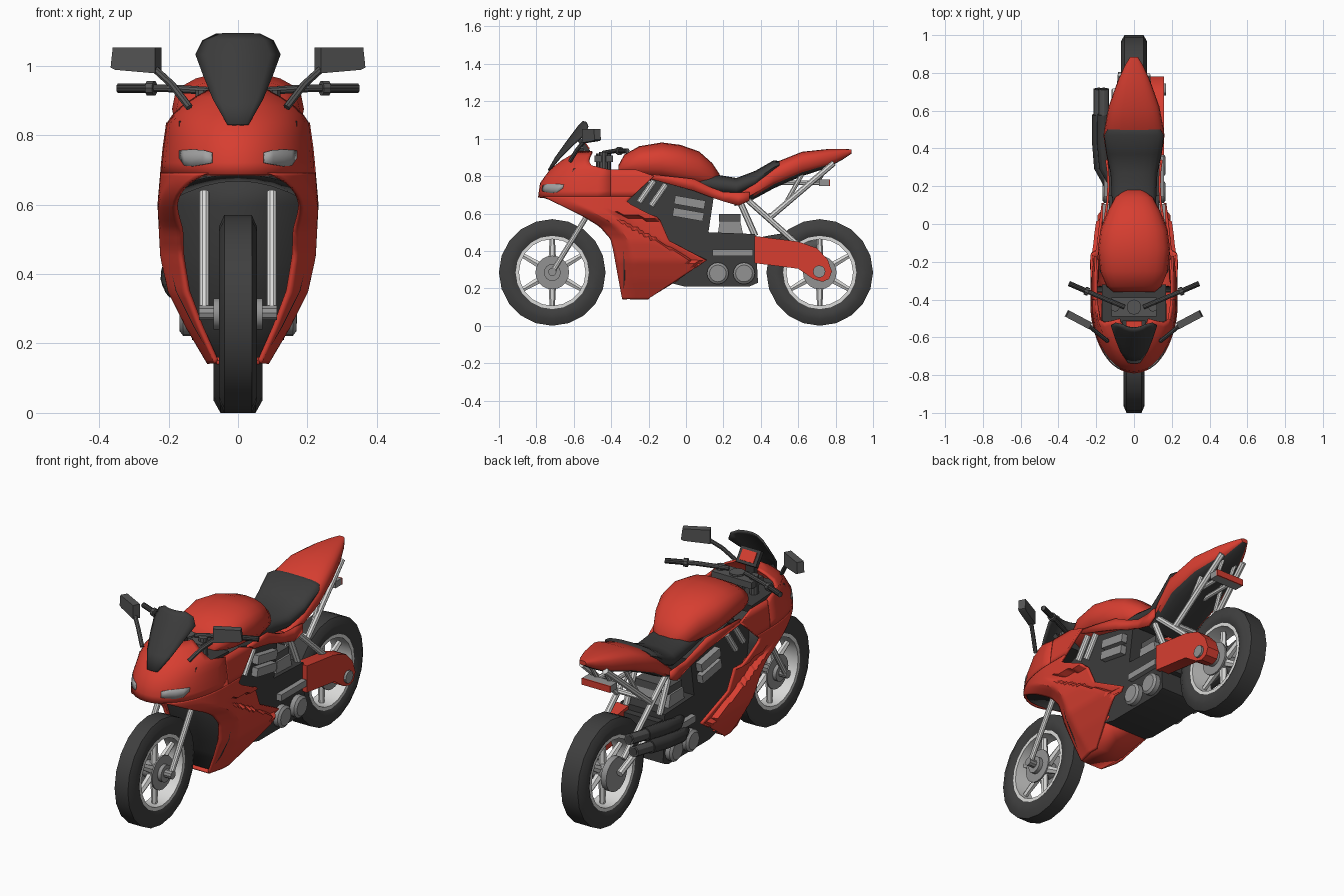
import bpy, bmesh, math
from mathutils import Vector, Matrix

if "Cube" in bpy.data.objects:
    bpy.data.objects.remove(bpy.data.objects["Cube"])


def mat(name, r, g, b):
    m = bpy.data.materials.new(name)
    m.diffuse_color = (r, g, b, 1)
    m.use_nodes = True
    m.node_tree.nodes["Principled BSDF"].inputs["Base Color"].default_value = m.diffuse_color
    return m


RED = mat("red paint", .68, .048, .03)
BLACK = mat("matte black", .045, .045, .045)
TYRE = mat("tyre rubber", .05, .05, .05)
DARK = mat("dark grey metal", .09, .09, .09)
GREY = mat("grey metal", .29, .29, .29)
LIGHT = mat("light alloy", .70, .70, .69)
LAMP = mat("lamp glass", .36, .36, .36)


def lerp(table, t):
    """Piecewise linear lookup in a list of (key, value)."""
    for (a, u), (b, v) in zip(table, table[1:]):
        if t <= b:
            return u + (v - u) * max(0, (t - a) / (b - a))
    return table[-1][1]


def finish(bm, name, m, mirror=False, solid=0, angle=30):
    bmesh.ops.recalc_face_normals(bm, faces=bm.faces)
    me = bpy.data.meshes.new(name)
    bm.to_mesh(me)
    bm.free()
    me.materials.append(m)
    me.polygons.foreach_set("use_smooth", [True] * len(me.polygons))
    me.set_sharp_from_angle(angle=math.radians(angle))
    ob = bpy.data.objects.new(name, me)
    bpy.context.collection.objects.link(ob)
    if solid:
        s = ob.modifiers.new("thickness", "SOLIDIFY")
        s.thickness, s.offset = solid, 0
    if mirror:
        ob.modifiers.new("mirror", "MIRROR")
    return ob


def loft(name, rings, m, closed=True, loop=False, cap=True, **kw):
    bm = bmesh.new()
    R = [[bm.verts.new(p) for p in ring] for ring in rings]
    n = len(R[0])
    for a, b in zip(R, R[1:] + R[:1] if loop else R[1:]):
        for i in range(n if closed else n - 1):
            j = (i + 1) % n
            bm.faces.new((a[i], a[j], b[j], b[i]))
    if cap and closed and not loop:
        bm.faces.new(R[0])
        bm.faces.new(R[-1])
    return finish(bm, name, m, **kw)


def prism(name, outline, x0, x1, m, **kw):
    return loft(name, [[(x, y, z) for y, z in outline] for x in (x0, x1)], m, **kw)


def tube(name, pts, r, m, n=10, **kw):
    """Round bar along a path of points; r is one radius or one per point."""
    pts = [Vector(p) for p in pts]
    rs = r if isinstance(r, list) else [r] * len(pts)
    rings = []
    for i, p in enumerate(pts):
        d = (pts[min(i + 1, len(pts) - 1)] - pts[max(i - 1, 0)]).normalized()
        u = d.cross(Vector((0, 0, 1)) if abs(d.z) < .9 else Vector((1, 0, 0))).normalized()
        v = d.cross(u)
        rings.append([p + rs[i] * (u * math.cos(2 * math.pi * k / n) + v * math.sin(2 * math.pi * k / n))
                      for k in range(n)])
    return loft(name, rings, m, **kw)


def box(name, c, size, m, tilt=0, **kw):
    bm = bmesh.new()
    bmesh.ops.create_cube(bm, size=1, matrix=Matrix.Translation(c) @ Matrix.Rotation(math.radians(tilt), 4, "X")
                          @ Matrix.Diagonal((*size, 1)))
    return finish(bm, name, m, **kw)


def hull(name, stations, m, power=2.4, n=20):
    """Body from superellipse sections: (y, z bottom, z top, half width)."""
    def s(v):
        return math.copysign(abs(v) ** (2 / power), v)
    angs = [2 * math.pi * k / n for k in range(n)]
    return loft(name, [[(w * s(math.cos(a)), y, (lo + hi) / 2 + (hi - lo) / 2 * s(math.sin(a))) for a in angs]
                       for y, lo, hi, w in stations], m, angle=40)


# Wheels: tyre, rim, spokes, hub, discs
def lathe(name, prof, y, m, seg=20):
    angs = [2 * math.pi * k / seg for k in range(seg)]
    loft(name, [[(x, y + r * math.cos(a), .285 + r * math.sin(a)) for x, r in prof] for a in angs],
         m, loop=True)


for tag, y, w in (("front", -.715, .055), ("rear", .715, .07)):
    lathe(tag + "_tyre", [(-.8 * w, .19), (-w, .215), (-w, .25), (-.72 * w, .285),
                          (.72 * w, .285), (w, .25), (w, .215), (.8 * w, .19)], y, TYRE)
    lathe(tag + "_rim", [(-.85 * w, .178), (-.85 * w, .196), (.85 * w, .196), (.85 * w, .178)], y, LIGHT)
    for k in range(6):
        a = math.radians(60 * k + 30)
        d = Vector((0, math.cos(a), math.sin(a)))
        c = Vector((0, y, .285))
        tube(tag + "_spoke", [c + d * .03, c + d * .185], [.022, .014], LIGHT, n=6)
    tube(tag + "_hub", [(-w - .015, y, .285), (w + .015, y, .285)], .045, GREY, n=16)
    tube(tag + "_brake_disc", [(w * .75, y, .285), (w * .9, y, .285)], .09, GREY, n=20, mirror=True)
tube("front_axle", [(-.112, -.715, .288), (.112, -.715, .288)], .022, GREY)

# Fork
tube("fork_leg", [(.097, -.722, .275), (.097, -.50, .635)], .015, LIGHT, mirror=True)

# Fairing: half width by height, nose profile, front and rear edges by height
WIDTH = [(.14, .08), (.25, .145), (.35, .195), (.45, .217), (.6, .225), (.75, .212), (.85, .198), (.89, .165), (.93, .09)]
NOSE = [(.69, -.785), (.76, -.775), (.83, -.725), (.88, -.66), (.93, -.575)]
LIP = [(.145, -.34), (.40, -.385), (.465, -.40), (.535, -.46), (.59, -.55), (.69, -.76)]
REAR = [(.145, -.20), (.155, -.19), (.35, .11), (.455, -.09), (.57, -.14), (.66, -.32), (.80, -.17), (.835, -.27)]
BACK = -.40


def fairing_x(y, z):
    t = max(0, (BACK - y) / (BACK - lerp(NOSE, z)))
    x = lerp(WIDTH, z) * math.sqrt(max(0, 1 - t ** 2.3))
    fade = min(1, max(0, (.68 - z) / .15))
    x *= 1 - .26 * fade * max(0, 1 - (y - lerp(LIP, z)) / .09)
    # sunken side vent
    if .59 - .55 * (y + .41) < z < .605 - .15 * (y + .41):
        x -= .03 * min(1, max(0, (y + .41) / .12))
    return x


def nose_y(x, z):
    s = min(1, abs(x) / lerp(WIDTH, z))
    return BACK - (BACK - lerp(NOSE, z)) * (1 - s * s) ** (1 / 2.3)


rings = []
for z, lim in ((.685, 90), (.72, 90), (.76, 90), (.80, 90), (.832, 90), (.855, 72), (.88, 66), (.905, 62), (.93, 58)):
    w = lerp(WIDTH, z)
    xs = [w * math.sin(math.radians(lim * k / 10)) for k in range(-10, 11)]
    rings.append([(x, nose_y(x, z), z) for x in xs])
loft("nose_cowl", rings, RED, closed=False, solid=.012, angle=35)
arch = (-.17, -.15, -.1, -.05, 0, .05, .1, .15, .17)
loft("nose_underside", [[(x, nose_y(x, .69) + .012, .69 - 1.2 * x * x) for x in arch],
                        [(x, -.42, .67 - 1.5 * x * x) for x in arch]], BLACK, closed=False, solid=.006)


def fairing_rows(name, zs, front):
    rows = []
    for z in zs:
        f, r = front(z), lerp(REAR, z)
        ys = [f + (r - f) * k / 24 for k in range(25)]
        rows.append([(fairing_x(y, z), y, z) for y in ys])
    loft(name, rows, RED, closed=False, mirror=True, solid=.014, angle=28)


fairing_rows("lower_side_fairing", [.145, .155] + [.175 + .0175 * k for k in range(30)] + [.69], lambda z: lerp(LIP, z))
fairing_rows("upper_side_fairing", [.69, .72, .76, .80, .835], lambda z: -.403)
loft("belly", [[(-x, y, z), (x, y, z)] for x, y, z in
               ((.062, -.34, .145), (.082, -.195, .155), (.14, -.04, .25))], RED, closed=False, solid=.01)
# Dark bulkhead behind the front wheel
loft("bulkhead", [[(s * (lerp(WIDTH, z) - .016), -.33 - .1 * max(0, z - .4), z) for s in (-1, 1)]
                  for z in (.16, .25, .35, .45, .6, .69)], BLACK, closed=False, solid=.008)

# Headlights
for s in (-1, 1):
    cols = [(.075, .72, .75), (.10, .715, .757), (.13, .71, .758), (.153, .712, .757), (.168, .735, .755)]
    loft("headlight", [[(s * x, nose_y(x, z) - .009, z) for z in (lo, (lo + hi) / 2, hi)] for x, lo, hi in cols],
         LAMP, closed=False, solid=.006)

# Windscreen, cockpit and instrument
rows = [(.83, -.735, .03), (.90, -.695, .07), (.97, -.645, .098), (1.03, -.60, .12), (1.07, -.57, .10), (1.09, -.55, .06)]
loft("windscreen", [[(w * k / 4, y + 4.5 * (w * k / 4) ** 2, z) for k in range(-4, 5)] for z, y, w in rows],
     BLACK, closed=False, solid=.01, angle=40)
prism("cockpit_floor", [(-.62, .80), (-.33, .78), (-.32, .825), (-.60, .84)], -.17, .17, BLACK)
box("instrument_frame", (0, -.545, .96), (.12, .025, .085), BLACK, tilt=35)
box("instrument_screen", (0, -.5335, .968), (.085, .008, .056), RED, tilt=35)
box("instrument_mount", (0, -.56, .89), (.05, .03, .12), BLACK)

# Handlebars and mirrors
prism("steering_clamp", [(-.49, .875), (-.39, .875), (-.39, .91), (-.49, .91)], -.12, .12, DARK)
tube("steering_column", [(0, -.44, .80), (0, -.44, .92)], .04, DARK)
tube("fork_cap", [(.1, -.44, .82), (.1, -.44, .93)], .024, DARK, mirror=True)
tube("handlebar", [(.05, -.44, .925), (.2, -.377, .935), (.345, -.315, .935)], .012, DARK, mirror=True)
tube("grip", [(.25, -.356, .935), (.345, -.315, .935)], .014, BLACK, mirror=True)
tube("grip_collar", [(.24, -.36, .935), (.26, -.352, .935)], .022, DARK, mirror=True)
tube("mirror_stem", [(.14, -.62, .88), (.19, -.58, .945), (.25, -.53, 1.0)], .011, DARK, n=8, mirror=True)
a, b = Vector((.23, -.54, 0)), Vector((.358, -.472, 0))
off = Vector((.009, -.017, 0))
shape = [(0, 1.053), (.95, 1.053), (1, .995), (.9, .988), (0, .978)]
loft("mirror_head", [[a.lerp(b, t) + o + Vector((0, 0, z)) for t, z in shape] for o in (off, -off)],
     DARK, mirror=True)

# Tank, seat and tail
hull("tank", [(-.36, .80, .86, .11), (-.33, .79, .915, .145), (-.25, .78, .96, .178), (-.13, .77, .98, .19),
              (-.03, .75, .967, .178), (.07, .74, .932, .138), (.14, .73, .87, .10), (.18, .74, .81, .05)], RED)
hull("seat", [(.0, .74, .80, .11), (.15, .70, .81, .118), (.27, .69, .79, .124), (.37, .73, .828, .145),
              (.47, .81, .885, .158), (.50, .84, .88, .14)], BLACK)
tail = hull("tail", [(.26, .64, .69, .122), (.36, .675, .775, .145), (.47, .735, .87, .162), (.62, .80, .93, .135),
                     (.76, .845, .945, .085), (.84, .89, .945, .048), (.885, .92, .943, .02)], RED, power=2.8)
tail.data.materials.append(BLACK)
for p in tail.data.polygons:
    p.material_index = int(p.normal.z < -.75)
# Trim strip below tank and seat
TRIM = [(-.19, .785, .81, .19), (.04, .722, .785, .152), (.12, .692, .745, .14), (.20, .665, .715, .135),
        (.28, .642, .712, .138), (.34, .67, .715, .146)]
loft("seat_side_trim", [[(x, y, lo), (x, y, hi)] for y, lo, hi, x in TRIM], RED, closed=False, mirror=True, solid=.012)

# Engine
prism("engine_core", [(-.36, .70), (-.17, .78), (.15, .70), (.12, .50), (.37, .49), (.385, .23), (.34, .21),
                      (-.01, .21), (-.24, .27), (-.32, .45)], -.132, .132, BLACK)
for y, z in ((.02, .66), (.012, .595)):
    box("cylinder_head", (.143, y, z), (.045, .165, .046), GREY, tilt=-10, mirror=True)
for dy in (0, .064):
    tube("radiator_bar", [(.165, -.17 + dy, .775 - dy * .3), (.165, -.25 + dy, .66 - dy * .3)], .017, LIGHT, mirror=True)
for y in (.17, .31):
    tube("engine_cover", [(.12, y, .28), (.158, y, .28), (.168, y, .28)], [.058, .058, .045], GREY, n=16, mirror=True)
box("engine_rail", (.14, .25, .39), (.04, .215, .035), GREY, mirror=True)
prism("shock_body", [(.17, .49), (.305, .49), (.29, .56), (.18, .56)], -.11, .11, GREY)
box("shock_cap", (0, .235, .578), (.2, .115, .04), DARK)

# Rear frame, lamp and swingarm
for p, q, r in (((.105, .31, .69), (.1, .68, .36), .016), ((.07, .79, .87), (.1, .45, .58), .016),
                ((.1, .29, .66), (.1, .37, .48), .017), ((.07, .62, .81), (.085, .53, .65), .012),
                ((.04, .50, .765), (.04, .72, .765), .012), ((.04, .76, .86), (.04, .70, .765), .011)):
    tube("rear_frame_strut", [p, q], r, LIGHT, n=8, mirror=True)
tube("frame_cross_bar", [(-.1, .45, .59), (.1, .45, .59)], .014, LIGHT, n=8)
box("tail_lamp_housing", (0, .738, .765), (.17, .052, .035), GREY)
box("tail_lamp", (0, .767, .765), (.17, .008, .035), RED)
prism("swingarm", [(.365, .48), (.60, .45), (.70, .415), (.757, .355), (.78, .29), (.765, .25), (.73, .235),
                   (.68, .25), (.60, .305), (.365, .335)], .085, .158, RED)
tube("axle_nut", [(.08, .712, .29), (.17, .712, .29)], .033, GREY, n=12)
prism("swingarm_pivot", [(.34, .46), (.41, .46), (.41, .34), (.34, .34)], -.12, .12, BLACK)
tube("left_hub_disc", [(-.06, .715, .285), (-.085, .715, .285)], .09, GREY, n=20)
tube("left_arm", [(-.1, .712, .29), (-.1, .42, .42)], .018, LIGHT, n=8)

# Twin exhaust on the left
for dx, dz in ((-.015, 0), (.012, .06)):
    tube("exhaust_pipe", [(-.11 + dx, .2, .34 + dz), (-.165 + dx, .30, .36 + dz), (-.172 + dx, .44, .385 + dz),
                          (-.172 + dx, .58, .41 + dz)], [.03, .032, .036, .034], BLACK, n=12)
    tube("exhaust_tip", [(-.172 + dx, .56, .406 + dz), (-.172 + dx, .715, .435 + dz)], .028, DARK, n=12)
    tube("exhaust_bore", [(-.172 + dx, .71, .434 + dz), (-.172 + dx, .718, .4355 + dz)], .02, BLACK, n=12)
